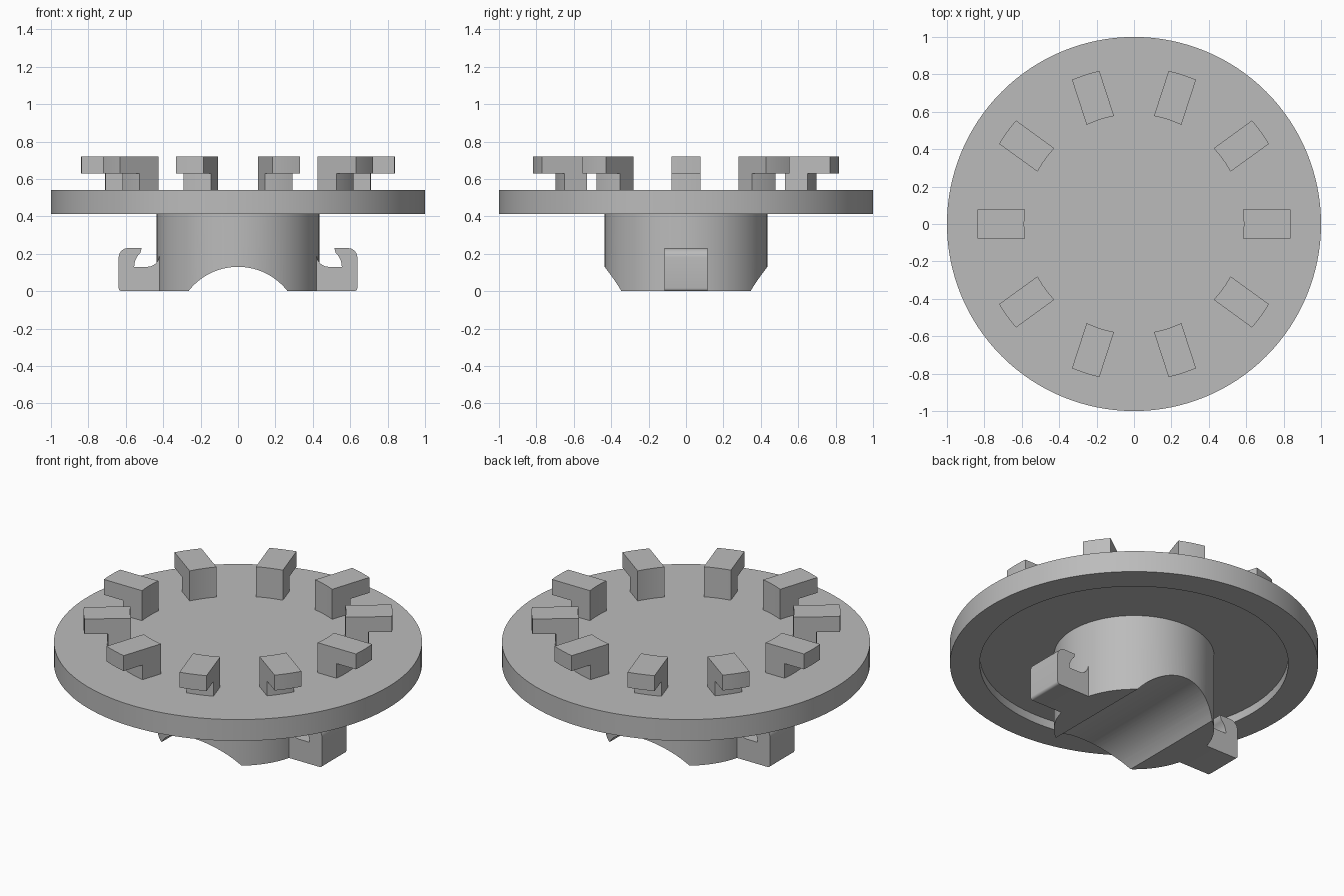
import bpy, bmesh
from math import sin, cos, pi, radians, sqrt
from mathutils import Matrix, Vector

cube = bpy.data.objects.get("Cube")
if cube:
    bpy.data.objects.remove(cube, do_unlink=True)

grey = bpy.data.materials.new("plain grey")
grey.use_nodes = True
COLOUR = (0.5, 0.5, 0.5, 1)
grey.diffuse_color = COLOUR
grey.node_tree.nodes["Principled BSDF"].inputs["Base Color"].default_value = COLOUR


def finish(name, bm):
    """Turn a bmesh into a grey object with sharp-edged smooth shading."""
    bmesh.ops.remove_doubles(bm, verts=bm.verts, dist=1e-5)
    bmesh.ops.recalc_face_normals(bm, faces=bm.faces)
    mesh = bpy.data.meshes.new(name)
    bm.to_mesh(mesh)
    bm.free()
    mesh.materials.append(grey)
    obj = bpy.data.objects.new(name, mesh)
    bpy.context.collection.objects.link(obj)
    smooth(obj)
    return obj


def smooth(obj):
    bpy.ops.object.select_all(action="DESELECT")
    obj.select_set(True)
    bpy.context.view_layer.objects.active = obj
    bpy.ops.object.shade_smooth_by_angle(angle=radians(30))


def lathe(name, profile, steps=128):
    """Spin (radius, z) points around the z axis."""
    bm = bmesh.new()
    verts = [bm.verts.new((r, 0, z)) for r, z in profile]
    edges = [bm.edges.new(pair) for pair in zip(verts, verts[1:])]
    bmesh.ops.spin(bm, geom=verts + edges, cent=(0, 0, 0), axis=(0, 0, 1),
                   angle=2 * pi, steps=steps, use_merge=True)
    return finish(name, bm)


def loft(name, sections, turn=0):
    """Join equal closed sections, cap both ends, and turn about z."""
    bm = bmesh.new()
    rings = [[bm.verts.new(p) for p in s] for s in sections]
    for a, b in zip(rings, rings[1:]):
        for i in range(len(a)):
            bm.faces.new((a[i - 1], a[i], b[i], b[i - 1]))
    bm.faces.new(rings[0])
    bm.faces.new(rings[-1])
    bm.transform(Matrix.Rotation(turn, 4, "Z"))
    return finish(name, bm)


def arc(cx, cz, r, start, end, n=8):
    angles = [radians(start + (end - start) * i / n) for i in range(n + 1)]
    return [(cx + r * cos(a), cz + r * sin(a)) for a in angles]


# Flange with a shallow recess underneath
lathe("flange_disc", [(0, .54), (1, .54), (1, .412), (.838, .412), (.838, .462), (0, .462)])

# Hub with an arched groove running front to back
hub = lathe("hub", [(0, .47), (.435, .47), (.435, 0), (0, 0)])
ring = arc(0, -.205, .335, 0, 360, 96)[:-1]
cutter = loft("groove_cutter", [[(x, y, z) for x, z in ring] for y in (-.6, .6)])
cutter.hide_render = True
cut = hub.modifiers.new("groove", "BOOLEAN")
cut.operation, cut.solver, cut.object = "DIFFERENCE", "EXACT", cutter
bpy.context.view_layer.objects.active = hub
bpy.ops.object.modifier_apply(modifier=cut.name)
bpy.data.objects.remove(cutter, do_unlink=True)
smooth(hub)

# Hooked clips on both sides of the hub
hook = [(.4, 0)]
hook += arc(.622, .016, .016, -90, 0, 4)         # lower outer edge
hook += arc(.588, .18, .05, 0, 90)               # rounded shoulder
hook += [(.515, .23)]
hook += arc(.455, .13, .1, 48, 0)                # hollow under the tip
hook += arc(.485, .195, .065, -90, -180)         # fillet against the hub
hook += [(.4, .195)]
for side, turn in (("left", 0), ("right", pi)):
    loft(side + "_hook", [[(x, y, z) for x, z in hook] for y in (-.115, .115)], turn)

# Ring of ten overhanging prongs with curved ends
prong = [(.587, .53), (.712, .53), (.712, .628), (.839, .628), (.839, .72), (.587, .72)]
rows = [.077 * i / 4 for i in range(-4, 5)]
sections = [[(sqrt(r * r - y * y), y, z) for r, z in prong] for y in rows]
for i in range(10):
    loft(f"prong_{i + 1}", sections, 2 * pi * i / 10)
